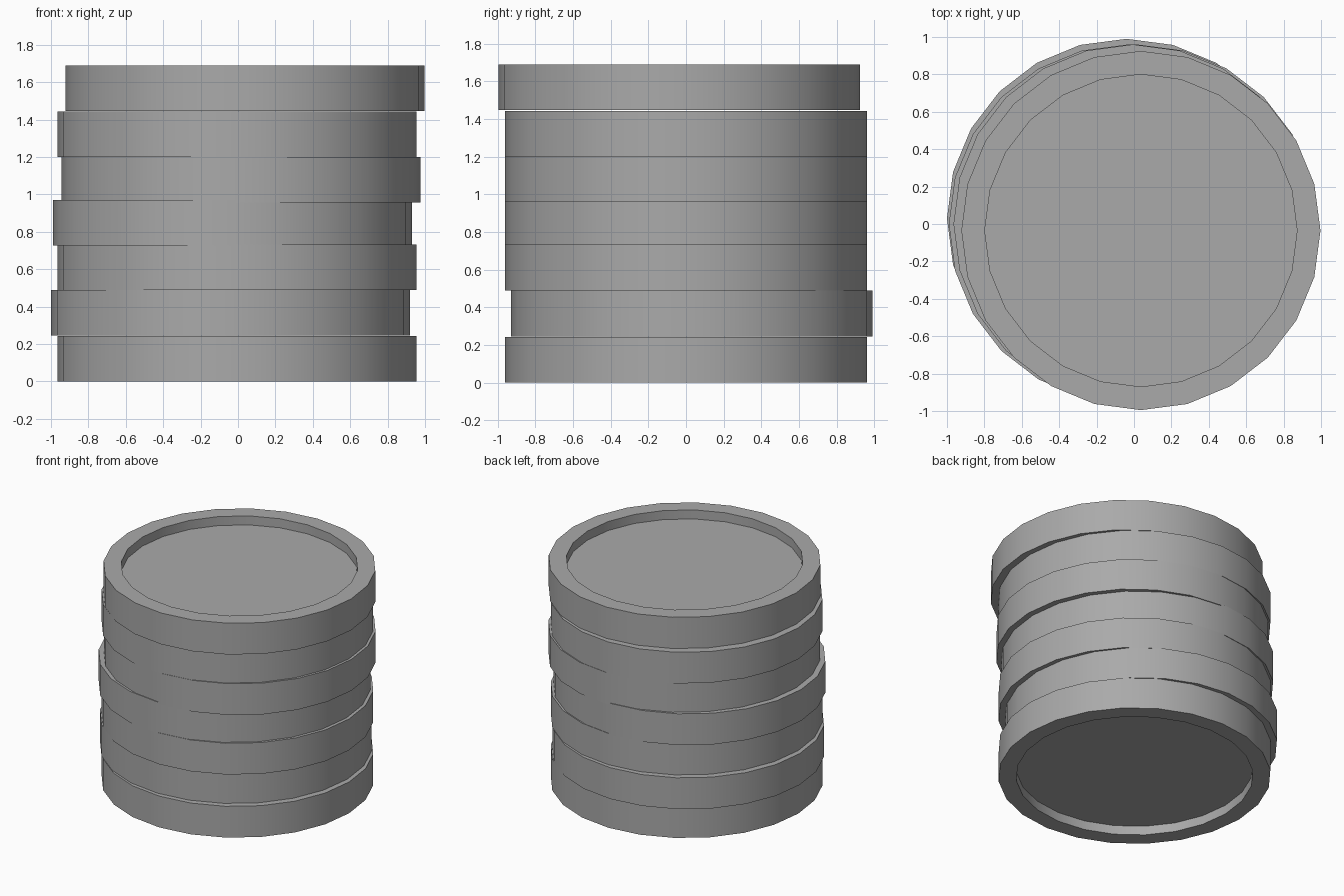
import bpy
import bmesh
import math
from mathutils import Matrix

if "Cube" in bpy.data.objects:
    bpy.data.objects.remove(bpy.data.objects["Cube"], do_unlink=True)

SIDES, RADIUS, HEIGHT = 24, 0.96, 0.243
RIM, RECESS = 0.125, 0.07

grey = bpy.data.materials.new("grey_metal")
grey.use_nodes = True
colour = (0.4, 0.4, 0.4, 1)
grey.diffuse_color = colour
grey.node_tree.nodes["Principled BSDF"].inputs["Base Color"].default_value = colour


def make_coin(name, x, y, base):
    """A disc with a raised rim on both faces."""
    bm = bmesh.new()
    bmesh.ops.create_cone(bm, cap_ends=True, segments=SIDES, radius1=RADIUS,
                          radius2=RADIUS, depth=HEIGHT,
                          matrix=Matrix.Translation((0, 0, HEIGHT / 2)))
    caps = [f for f in bm.faces if abs(f.normal.z) > 0.9]
    # Flat rim, then a straight-walled recess
    bmesh.ops.inset_individual(bm, faces=caps, use_even_offset=True,
                               thickness=RIM * math.cos(math.pi / SIDES))
    bmesh.ops.inset_individual(bm, faces=caps, thickness=0, depth=-RECESS)
    bmesh.ops.recalc_face_normals(bm, faces=bm.faces)
    mesh = bpy.data.meshes.new(name)
    bm.to_mesh(mesh)
    bm.free()
    mesh.materials.append(grey)
    coin = bpy.data.objects.new(name, mesh)
    coin.location = (x, y, base)
    bpy.context.collection.objects.link(coin)
    coin.select_set(True)
    bpy.context.view_layer.objects.active = coin


# Slightly shifted coins, from bottom to top
bpy.ops.object.select_all(action="DESELECT")
stack = [(-0.005, 0, 0), (-0.04, 0.03, 0.245), (-0.005, 0, 0.49),
         (-0.03, 0, 0.728), (0.015, 0, 0.958), (-0.005, 0, 1.2),
         (0.037, -0.035, 1.447)]
for i, (x, y, base) in enumerate(stack):
    make_coin(f"coin_{i + 1}", x, y, base)
bpy.ops.object.shade_smooth_by_angle(angle=math.radians(30))
